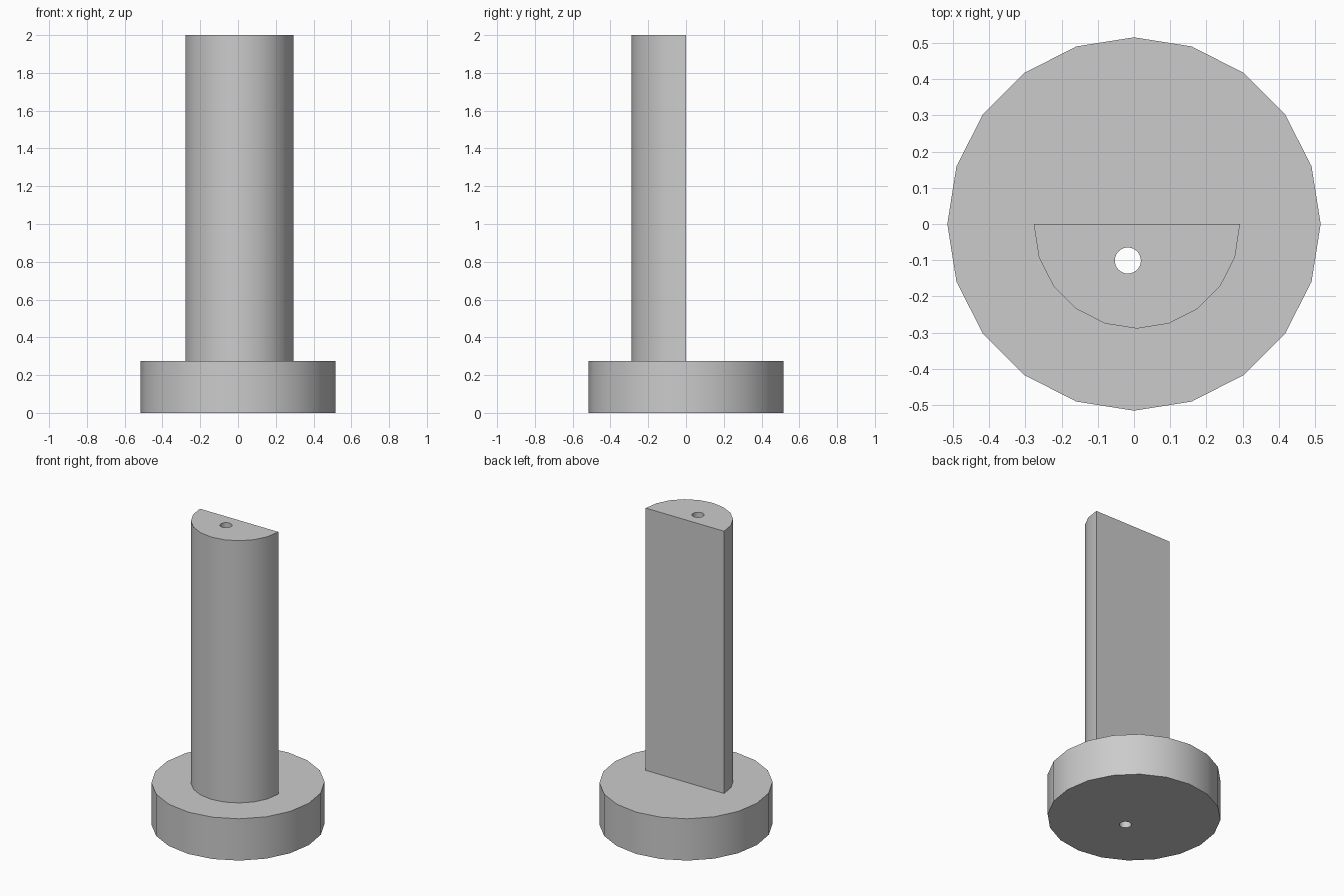
import bpy
import bmesh
from math import cos, sin, pi

cube = bpy.data.objects.get("Cube")
if cube:
    bpy.data.objects.remove(cube, do_unlink=True)

grey = bpy.data.materials.new("plain grey")
grey.use_nodes = True
GREY = (0.6, 0.6, 0.6, 1)
grey.diffuse_color = GREY
grey.node_tree.nodes["Principled BSDF"].inputs["Base Color"].default_value = GREY

BASE_TOP, POST_TOP = 0.275, 2.0


def arc(cx, cy, r, steps, start, sweep, closed):
    """Points on an arc; a closed circle leaves out the repeated end."""
    count = steps if closed else steps + 1
    return [(cx + r * cos(start + sweep * i / steps),
             cy + r * sin(start + sweep * i / steps)) for i in range(count)]


def prism(name, outline, z0, z1):
    """Extrude a flat outline upward into a solid."""
    bm = bmesh.new()
    face = bm.faces.new([bm.verts.new((x, y, z0)) for x, y in outline])
    top = bmesh.ops.extrude_face_region(bm, geom=[face])["geom"]
    bmesh.ops.translate(bm, vec=(0, 0, z1 - z0),
                        verts=[v for v in top if isinstance(v, bmesh.types.BMVert)])
    bmesh.ops.recalc_face_normals(bm, faces=bm.faces)
    mesh = bpy.data.meshes.new(name)
    bm.to_mesh(mesh)
    bm.free()
    mesh.materials.append(grey)
    obj = bpy.data.objects.new(name, mesh)
    bpy.context.collection.objects.link(obj)
    return obj


# Round base with twenty sides
base = prism("base", arc(0, 0, 0.516, 20, 0, 2 * pi, True), 0, BASE_TOP)

# Half-round post, flat side to the back
half = arc(0.008, -0.004, 0.285, 10, pi, pi, False)
half[0] = (half[0][0], 0)
half[-1] = (half[-1][0], 0)
post = prism("post", half, BASE_TOP, POST_TOP)

# Narrow bore through post and base
bore = prism("bore_cutter", arc(-0.017, -0.101, 0.036, 32, 0, 2 * pi, True), -0.1, 2.1)
bore.hide_render = True

for obj in (base, post):
    cut = obj.modifiers.new("bore", 'BOOLEAN')
    cut.operation = 'DIFFERENCE'
    cut.solver = 'EXACT'
    cut.object = bore
    bpy.ops.object.select_all(action='DESELECT')
    obj.select_set(True)
    bpy.context.view_layer.objects.active = obj
    bpy.ops.object.modifier_apply(modifier=cut.name)
    bpy.ops.object.shade_smooth_by_angle(angle=pi / 6)

bpy.data.objects.remove(bore, do_unlink=True)
